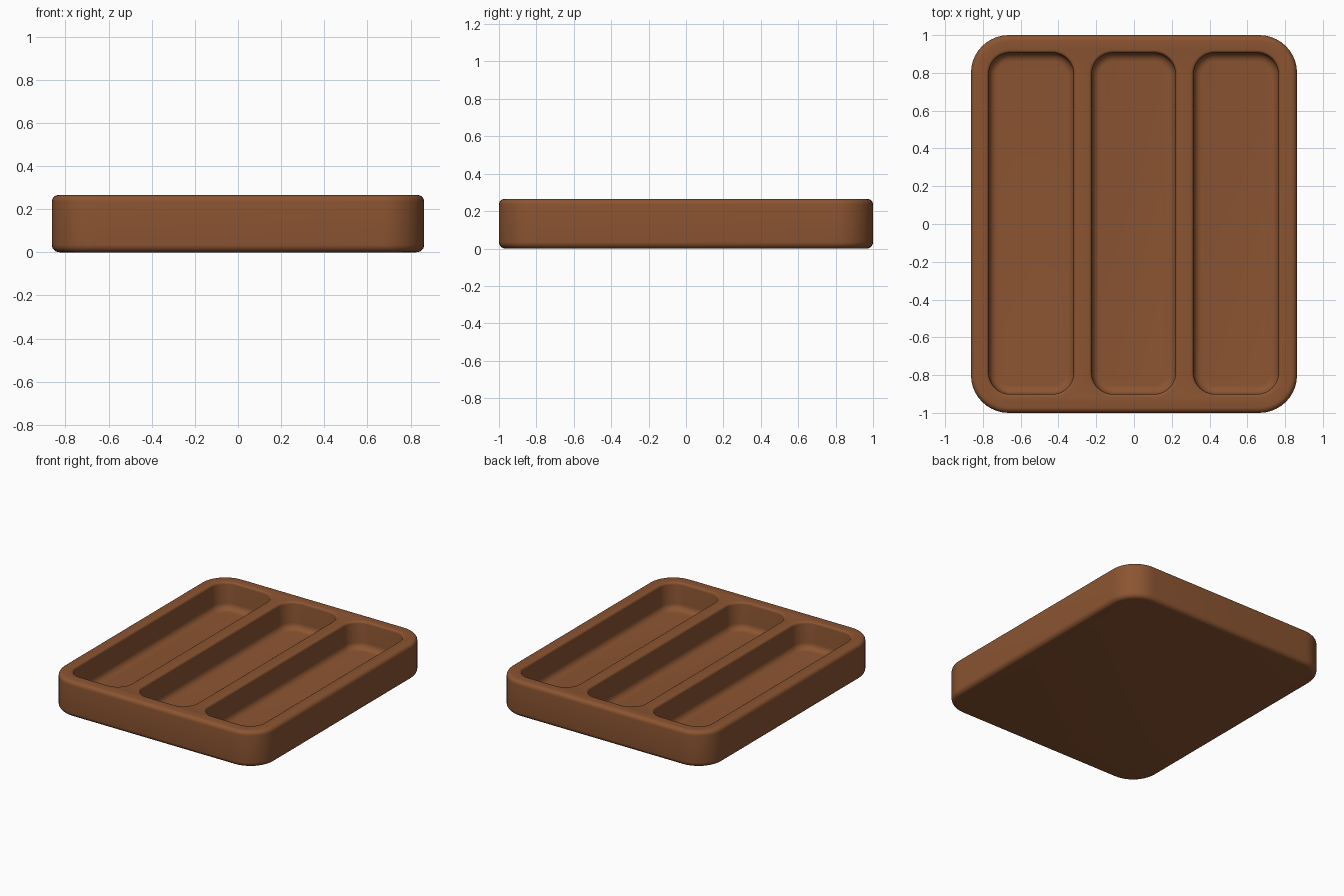
import bpy, bmesh, math

if "Cube" in bpy.data.objects:
    bpy.data.objects.remove(bpy.data.objects["Cube"])

wood = bpy.data.materials.new("warm brown wood")
wood.diffuse_color = (0.258, 0.089, 0.031, 1)
wood.use_nodes = True
wood.node_tree.nodes["Principled BSDF"].inputs["Base Color"].default_value = wood.diffuse_color


def ring(bm, x0, x1, y0, y1, r, z, inset, seg=10):
    """Rounded rectangle of vertices, inset evenly, at height z."""
    x0, x1, y0, y1 = x0 + inset, x1 - inset, y0 + inset, y1 - inset
    r -= inset
    corners = [(x1 - r, y1 - r), (x0 + r, y1 - r), (x0 + r, y0 + r), (x1 - r, y0 + r)]
    pts = []
    for q, (cx, cy) in enumerate(corners):
        for i in range(seg + 1):
            a = math.pi / 2 * (q + i / seg)
            pts.append(bm.verts.new((cx + r * math.cos(a), cy + r * math.sin(a), z)))
    return pts


def loft(name, rect, r, profile):
    """Closed solid through rounded rectangles; profile is (inset, z) from the bottom up."""
    bm = bmesh.new()
    rings = [ring(bm, *rect, r, z, inset) for inset, z in profile]
    for a, b in zip(rings, rings[1:]):
        n = len(a)
        for i in range(n):
            j = (i + 1) % n
            bm.faces.new((a[i], a[j], b[j], b[i]))
    bm.faces.new(rings[0][::-1])
    bm.faces.new(rings[-1])
    mesh = bpy.data.meshes.new(name)
    bm.to_mesh(mesh)
    bm.free()
    mesh.materials.append(wood)
    obj = bpy.data.objects.new(name, mesh)
    bpy.context.collection.objects.link(obj)
    return obj


def arc(cx, cz, r, a0, a1, n=6):
    """Arc points (inset, z) between two angles in degrees."""
    angles = [math.radians(a0 + (a1 - a0) * i / n) for i in range(n + 1)]
    return [(cx + r * math.cos(a), cz + r * math.sin(a)) for a in angles]


# Tray body with rounded bottom and top edges
H, FLOOR = 0.265, 0.065
body_profile = arc(0.035, 0.035, 0.035, 270, 180) + arc(0.03, H - 0.03, 0.03, 180, 90)
tray = loft("compartment_tray", (-0.863, 0.863, -1, 1), 0.2, body_profile)

# Three pockets: filleted floor, straight wall, softly rounded rim
lip, fillet = 0.016, 0.045
pocket_profile = (arc(lip + fillet, FLOOR + fillet, fillet, 270, 180)
                  + arc(0, H - lip, lip, 0, 90, 4) + [(0, H + 0.1)])
for x0, x1 in ((-0.785, -0.303), (-0.24, 0.236), (0.299, 0.781)):
    cutter = loft("pocket_cutter", (x0, x1, -0.917, 0.922), 0.13, pocket_profile)
    mod = tray.modifiers.new("pocket", "BOOLEAN")
    mod.operation = "DIFFERENCE"
    mod.solver = "EXACT"
    mod.object = cutter
    bpy.context.view_layer.objects.active = tray
    bpy.ops.object.modifier_apply(modifier=mod.name)
    bpy.data.objects.remove(cutter)

# Smooth shading
bpy.ops.object.select_all(action="DESELECT")
tray.select_set(True)
bpy.context.view_layer.objects.active = tray
bpy.ops.object.shade_smooth_by_angle(angle=math.radians(35))
